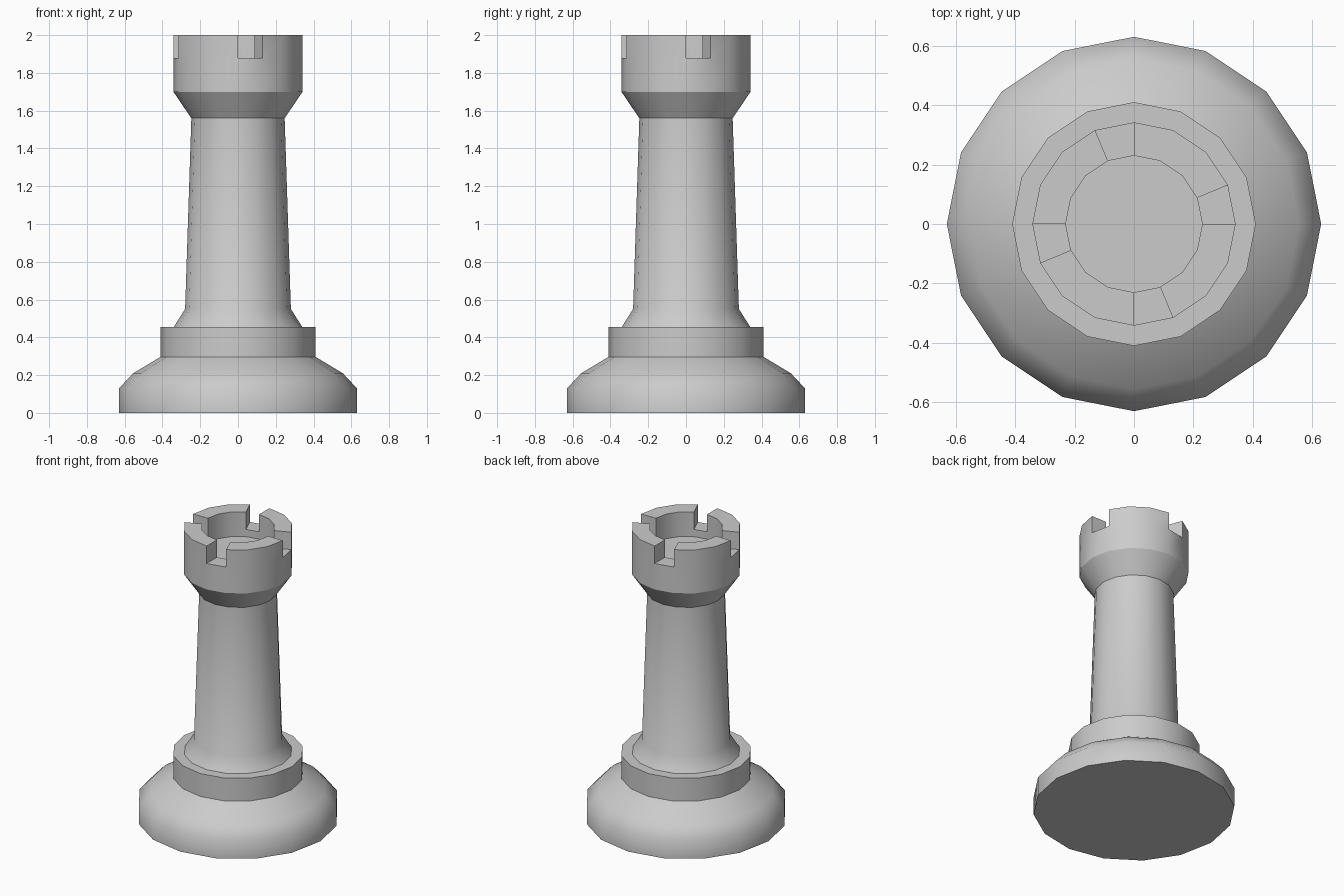
import bpy, bmesh, math

if "Cube" in bpy.data.objects:
    bpy.data.objects.remove(bpy.data.objects["Cube"])

SIDES = 16
NOTCH_Z, TOP_Z, FLOOR_Z = 1.88, 2.0, 1.83
NOTCHES = (0, 4, 8, 12)          # one segment in four is cut away
SOFT_RINGS = (0.13, 0.21, 0.55)  # profile corners shaded smooth

# Lathe profile (radius, height), from the base up and over into the cup
profile = [(0.63, 0), (0.63, 0.13), (0.555, 0.21), (0.41, 0.297),
           (0.41, 0.455), (0.34, 0.455), (0.28, 0.55), (0.247, 1.56),
           (0.342, 1.70), (0.342, NOTCH_Z), (0.342, TOP_Z),
           (0.23, TOP_Z), (0.23, NOTCH_Z), (0.23, FLOOR_Z)]
OUT_LOW, OUT_TOP, IN_TOP, IN_LOW = 9, 10, 11, 12

bm = bmesh.new()


def make_ring(r, z):
    step = 2 * math.pi / SIDES
    return [bm.verts.new((r * math.cos(i * step), r * math.sin(i * step), z))
            for i in range(SIDES)]


rings = [make_ring(r, z) for r, z in profile]


def strip(a, b, k):
    n = (k + 1) % SIDES
    bm.faces.new((rings[a][k], rings[a][n], rings[b][n], rings[b][k]))


# Turned body, with the battlement segments left out at the notches
for k in range(SIDES):
    for j in range(len(rings) - 1):
        if not (k in NOTCHES and OUT_LOW <= j < IN_LOW):
            strip(j, j + 1, k)

# Notch floors and side walls
for k in NOTCHES:
    strip(OUT_LOW, IN_LOW, k)
    for i in (k, (k + 1) % SIDES):
        bm.faces.new([rings[j][i] for j in (OUT_LOW, OUT_TOP, IN_TOP, IN_LOW)])

# Underside and cup floor
bm.faces.new(rings[0][::-1])
bm.faces.new(rings[-1])
bmesh.ops.recalc_face_normals(bm, faces=bm.faces[:])

# Smooth shading with crisp edges except on the soft rings
for f in bm.faces:
    f.smooth = True
for e in bm.edges:
    soft = any(all(abs(v.co.z - z) < 1e-4 for v in e.verts) for z in SOFT_RINGS)
    e.smooth = soft or e.calc_face_angle(0) < math.radians(25)

mesh = bpy.data.meshes.new("rook_tower")
bm.to_mesh(mesh)
bm.free()
bpy.context.collection.objects.link(bpy.data.objects.new("rook_tower", mesh))
